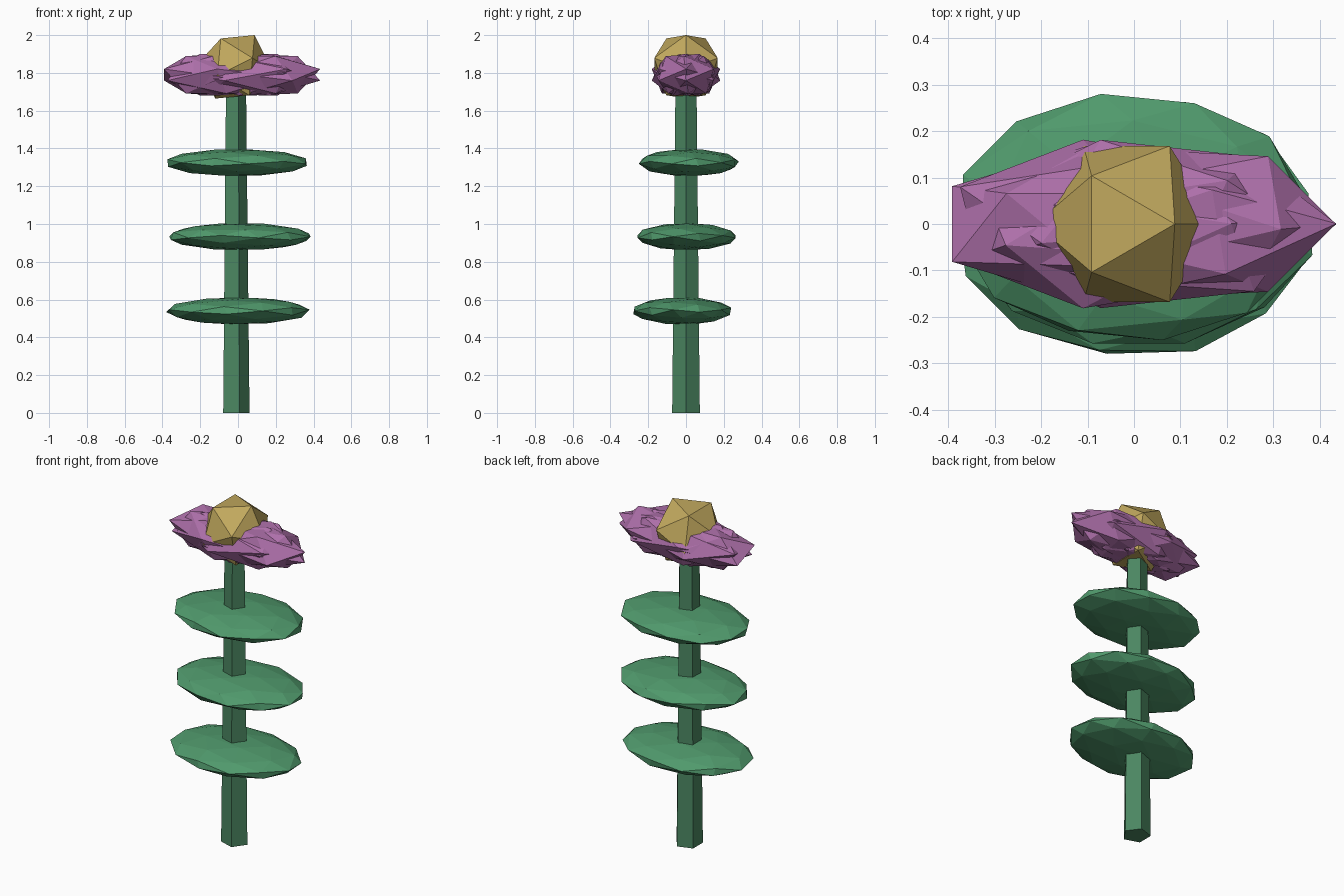
import bpy, bmesh
from math import sin, cos, pi, radians
from mathutils import Matrix

if "Cube" in bpy.data.objects:
    bpy.data.objects.remove(bpy.data.objects["Cube"])

CX = -0.016  # stem axis


def material(name, rgb):
    m = bpy.data.materials.new(name)
    m.diffuse_color = (*rgb, 1)
    m.use_nodes = True
    m.node_tree.nodes["Principled BSDF"].inputs["Base Color"].default_value = m.diffuse_color
    return m


STEM = material("stem_green", (0.07, 0.24, 0.12))
LEAF = material("leaf_green", (0.08, 0.32, 0.15))
PETAL = material("petal_mauve", (0.42, 0.16, 0.40))
GOLD = material("heart_gold", (0.53, 0.39, 0.11))


def finish(bm, name, mat):
    bmesh.ops.recalc_face_normals(bm, faces=bm.faces)
    me = bpy.data.meshes.new(name)
    bm.to_mesh(me)
    bm.free()
    me.materials.append(mat)
    ob = bpy.data.objects.new(name, me)
    bpy.context.collection.objects.link(ob)


def ico(name, mat, detail, centre, radii, spin=0.0):
    """Faceted ball standing on an edge, spun about z, then squashed."""
    bm = bmesh.new()
    bmesh.ops.create_icosphere(bm, subdivisions=detail, radius=1)
    bm.transform(Matrix.Translation(centre)
                 @ Matrix.Diagonal((*radii, 1))
                 @ Matrix.Rotation(spin, 4, 'Z')
                 @ Matrix.Rotation(radians(31.717), 4, 'Y'))
    finish(bm, name, mat)


# Stem: tapered five-sided post with a corner towards +x
bm = bmesh.new()
rings = []
for z, r in ((0, 0.077), (1.79, 0.058)):
    rings.append([bm.verts.new((CX + r * cos(2 * pi * i / 5), r * sin(2 * pi * i / 5), z))
                  for i in range(5)])
lo, hi = rings
for i in range(5):
    j = (i + 1) % 5
    bm.faces.new((lo[i], lo[j], hi[j], hi[i]))
bm.faces.new(lo)
bm.faces.new(hi)
finish(bm, "stem", STEM)

# Leaves: three flat faceted discs
for i, (x, y, z, spin) in enumerate(((0.0, -0.02, 0.54, 20),
                                     (0.01, 0.003, 0.933, 75),
                                     (-0.005, 0.015, 1.325, 130))):
    ico(f"leaf_{i + 1}", LEAF, 2, (x, y, z), (0.387, 0.27, 0.073), radians(spin))

# Petals: overlapping stretched twenty-sided balls forming a spiky ring
N = 7
for k in range(N):
    a = pi + 2 * pi * k / N
    ico(f"petal_{k + 1}", PETAL, 1,
        (0.005 + 0.09 * cos(a), 0.02 * sin(a), 1.79), (0.36, 0.173, 0.13), a + pi / 2)

# Flower heart
ico("flower_heart", GOLD, 1, (CX, 0, 1.832), (0.1975,) * 3)
